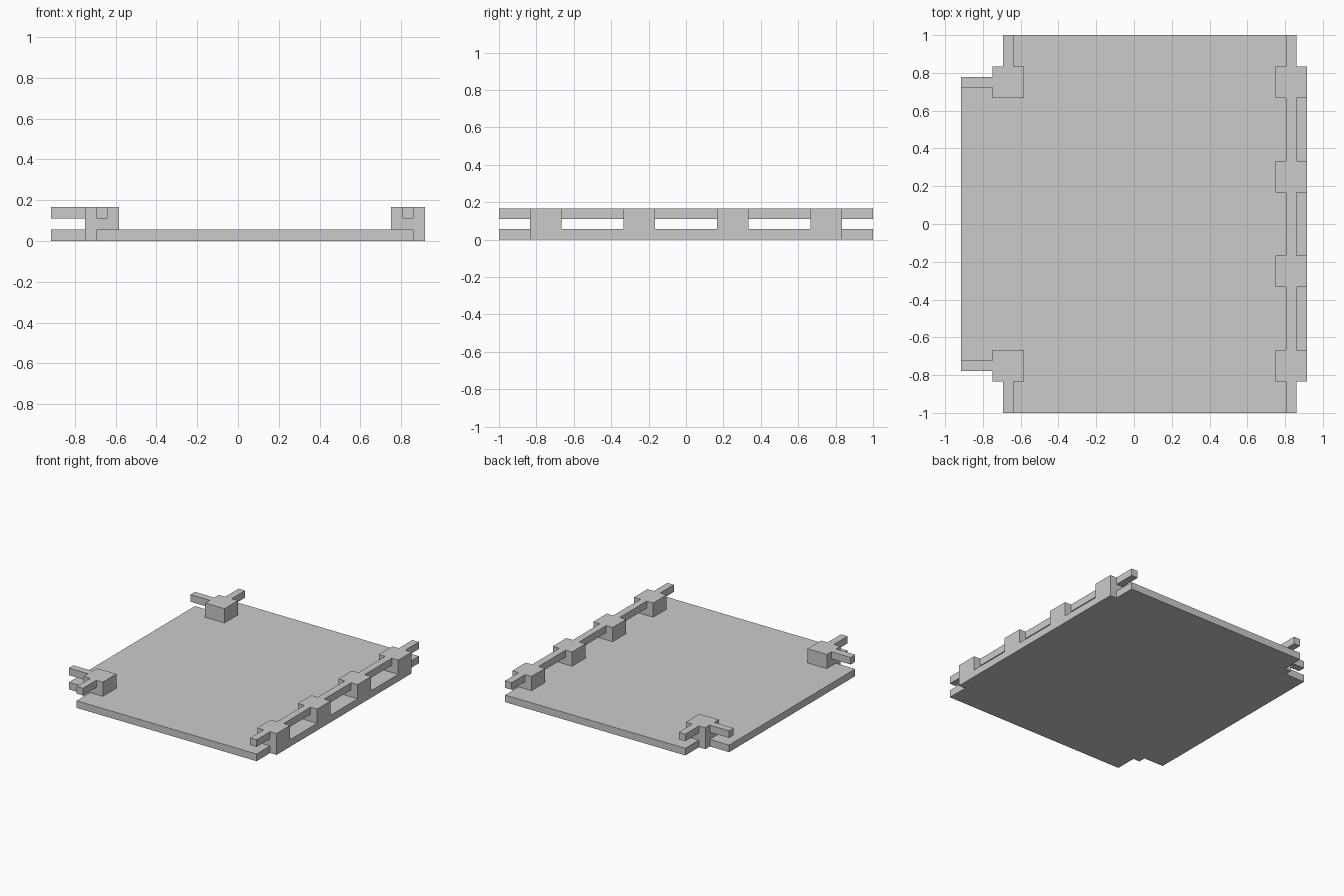
import bpy
import bmesh

if "Cube" in bpy.data.objects:
    bpy.data.objects.remove(bpy.data.objects["Cube"])

U = 1 / 18            # module: slab thickness and rail width
POST = 3 * U          # post width and total height


def prism(name, outline, z0, z1):
    """Extrude a flat outline (in modules) from z0 to z1."""
    bm = bmesh.new()
    face = bm.faces.new([bm.verts.new((x * U, y * U, z0 * U)) for x, y in outline])
    top = bmesh.ops.extrude_face_region(bm, geom=[face])
    verts = [v for v in top["geom"] if isinstance(v, bmesh.types.BMVert)]
    bmesh.ops.translate(bm, verts=verts, vec=(0, 0, (z1 - z0) * U))
    bmesh.ops.recalc_face_normals(bm, faces=bm.faces[:])
    mesh = bpy.data.meshes.new(name)
    bm.to_mesh(mesh)
    bm.free()
    obj = bpy.data.objects.new(name, mesh)
    bpy.context.collection.objects.link(obj)
    return obj


def block(name, x0, x1, y0, y1, z0, z1):
    y0, y1 = sorted((y0, y1))
    return prism(name, [(x0, y0), (x1, y0), (x1, y1), (x0, y1)], z0, z1)


# Floor slab with notched corners (back half outline, mirrored to the front)
half = [(16.5, 15), (15.5, 15), (15.5, 18), (-12.5, 18), (-12.5, 15),
        (-13.5, 15), (-13.5, 14), (-16.5, 14)]
prism("floor_slab", half + [(x, -y) for x, y in reversed(half)], 0, 1)

# Railing posts on the right edge, standing flush with the slab
for y in (-13.5, -4.5, 4.5, 13.5):
    block("railing_post", 13.5, 16.5, y - 1.5, y + 1.5, 1, 3)

# Top rail pieces between the posts
for y in (-9, 0, 9):
    block("top_rail", 14.5, 15.5, y - 3, y + 3, 2, 3)

for side, s in (("front", -1), ("back", 1)):
    # Rail stub past the end post
    block(side + "_rail_end", 14.5, 15.5, 15 * s, 18 * s, 2, 3)
    # Left corner post with two rail stubs
    block(side + "_corner_post", -13.5, -10.5, 12 * s, 15 * s, 1, 3)
    block(side + "_corner_stub", -12.5, -11.5, 15 * s, 18 * s, 2, 3)
    block(side + "_left_stub", -16.5, -13.5, 13 * s, 14 * s, 2, 3)
